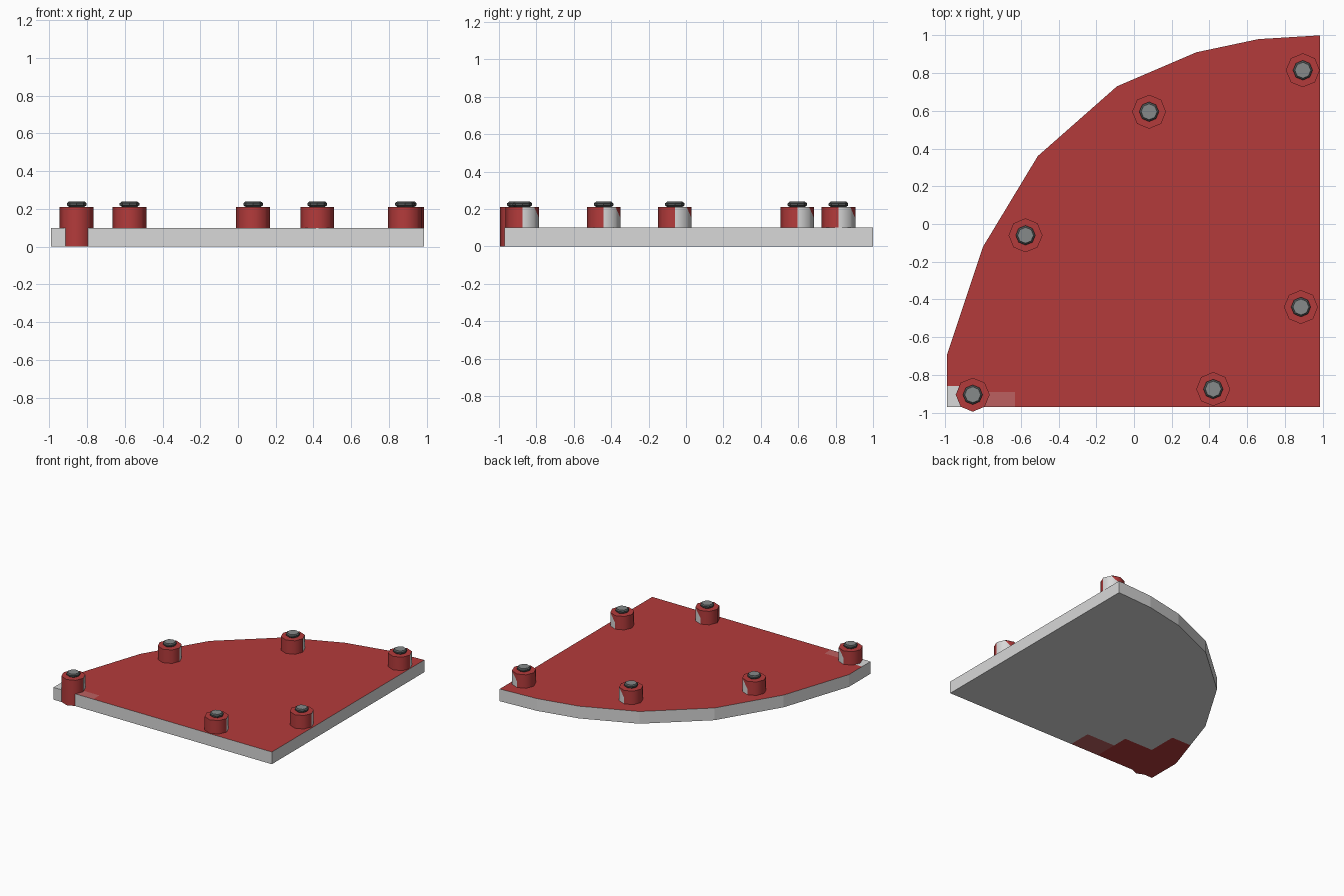
import bpy, bmesh, math
from mathutils import Vector

if "Cube" in bpy.data.objects:
    bpy.data.objects.remove(bpy.data.objects["Cube"])


def material(name, hexcode):
    def lin(c):
        c /= 255
        return c / 12.92 if c <= 0.04045 else ((c + 0.055) / 1.055) ** 2.4
    m = bpy.data.materials.new(name)
    m.diffuse_color = [lin(int(hexcode[i:i + 2], 16)) for i in (0, 2, 4)] + [1]
    m.use_nodes = True
    m.node_tree.nodes["Principled BSDF"].inputs["Base Color"].default_value = m.diffuse_color
    return m


RED = material("red", "B43B3B")
WHITE = material("light grey", "D8D8D8")
PINK = material("faded red", "BC6060")
STEEL = material("steel grey", "868A8A")
DARK = material("dark grey", "505454")


def finish(bm, name, mats, smooth=None):
    bmesh.ops.recalc_face_normals(bm, faces=bm.faces)
    me = bpy.data.meshes.new(name)
    bm.to_mesh(me)
    bm.free()
    for m in mats:
        me.materials.append(m)
    ob = bpy.data.objects.new(name, me)
    bpy.context.collection.objects.link(ob)
    if smooth:
        bpy.ops.object.select_all(action='DESELECT')
        ob.select_set(True)
        bpy.context.view_layer.objects.active = ob
        bpy.ops.object.shade_smooth_by_angle(angle=math.radians(smooth))
    return ob


# Quarter-round plate
outline = [(-.99, -.97), (.985, -.97), (.985, 1), (.66, .98), (.33, .91),
           (-.09, .73), (-.51, .36), (-.80, -.12), (-.99, -.69)]
bm = bmesh.new()
base = bm.faces.new([bm.verts.new((x, y, 0)) for x, y in outline])
ext = bmesh.ops.extrude_face_region(bm, geom=[base], use_keep_orig=True)
bmesh.ops.translate(bm, vec=(0, 0, .1),
                    verts=[v for v in ext["geom"] if isinstance(v, bmesh.types.BMVert)])
# cut lines for the worn paint near the narrow corner
cuts = [((x, 0, 0), (1, 0, 0)) for x in (-.86, -.72, -.63, -.46, -.2)]
cuts += [((0, y, 0), (0, 1, 0)) for y in (-.89, -.86, -.78, -.65, -.41)]
for co, no in cuts:
    bmesh.ops.bisect_plane(bm, geom=bm.verts[:] + bm.edges[:] + bm.faces[:],
                           plane_co=co, plane_no=no)
bmesh.ops.recalc_face_normals(bm, faces=bm.faces)
for f in bm.faces:
    x, y, _ = f.calc_center_median()
    f.material_index = 1
    if f.normal.z > .5:
        if x < -.86 and y < -.86:
            f.material_index = 1
        elif x < -.63 and y < -.89:
            f.material_index = 2
        else:
            f.material_index = 0
    elif f.normal.z < -.5:
        if (x < -.46 and y < -.65) or (x < -.72 and y < -.41):
            f.material_index = 0
        elif x < -.2 and y < -.78:
            f.material_index = 2
finish(bm, "plate", [RED, WHITE, PINK])


def ring(bm, c, r, z, n=8):
    return [bm.verts.new((c[0] + r * math.cos(i * math.tau / n),
                          c[1] + r * math.sin(i * math.tau / n), z)) for i in range(n)]


def peg(c, z0):
    # Eight-sided post with a pale patch towards +x +y
    bm = bmesh.new()
    lo, hi = ring(bm, c, .09, z0), ring(bm, c, .09, .21)
    mid = bm.verts.new((c[0], c[1] + .09, .15))
    for i in range(8):
        j = (i + 1) % 8
        if i == 1:
            bm.faces.new([hi[1], mid, hi[2]])
            bm.faces.new([lo[1], lo[2], mid, hi[1]]).material_index = 1
        elif i == 2:
            bm.faces.new([lo[2], lo[3], hi[3], hi[2], mid])
        else:
            bm.faces.new([lo[i], lo[j], hi[j], hi[i]]).material_index = int(i == 0)
    bm.faces.new(lo)
    bm.faces.new(hi)
    finish(bm, "peg", [RED, WHITE], 50)


def stud(c):
    # Metal button on top of the peg
    bm = bmesh.new()
    rings = [ring(bm, c, r, z) for r, z in
             ((.036, .208), (.052, .219), (.052, .230), (.042, .239))]
    for a, b in zip(rings, rings[1:]):
        for i in range(8):
            j = (i + 1) % 8
            bm.faces.new([a[i], a[j], b[j], b[i]])
    bm.faces.new(rings[0])
    bm.faces.new(rings[-1]).material_index = 1
    finish(bm, "stud", [DARK, STEEL])


centres = [(-.855, -.905), (-.575, -.06), (.08, .595),
           (.895, .815), (.885, -.44), (.42, -.875)]
for k, c in enumerate(centres):
    peg(c, 0 if k == 0 else .05)
    stud(c)
